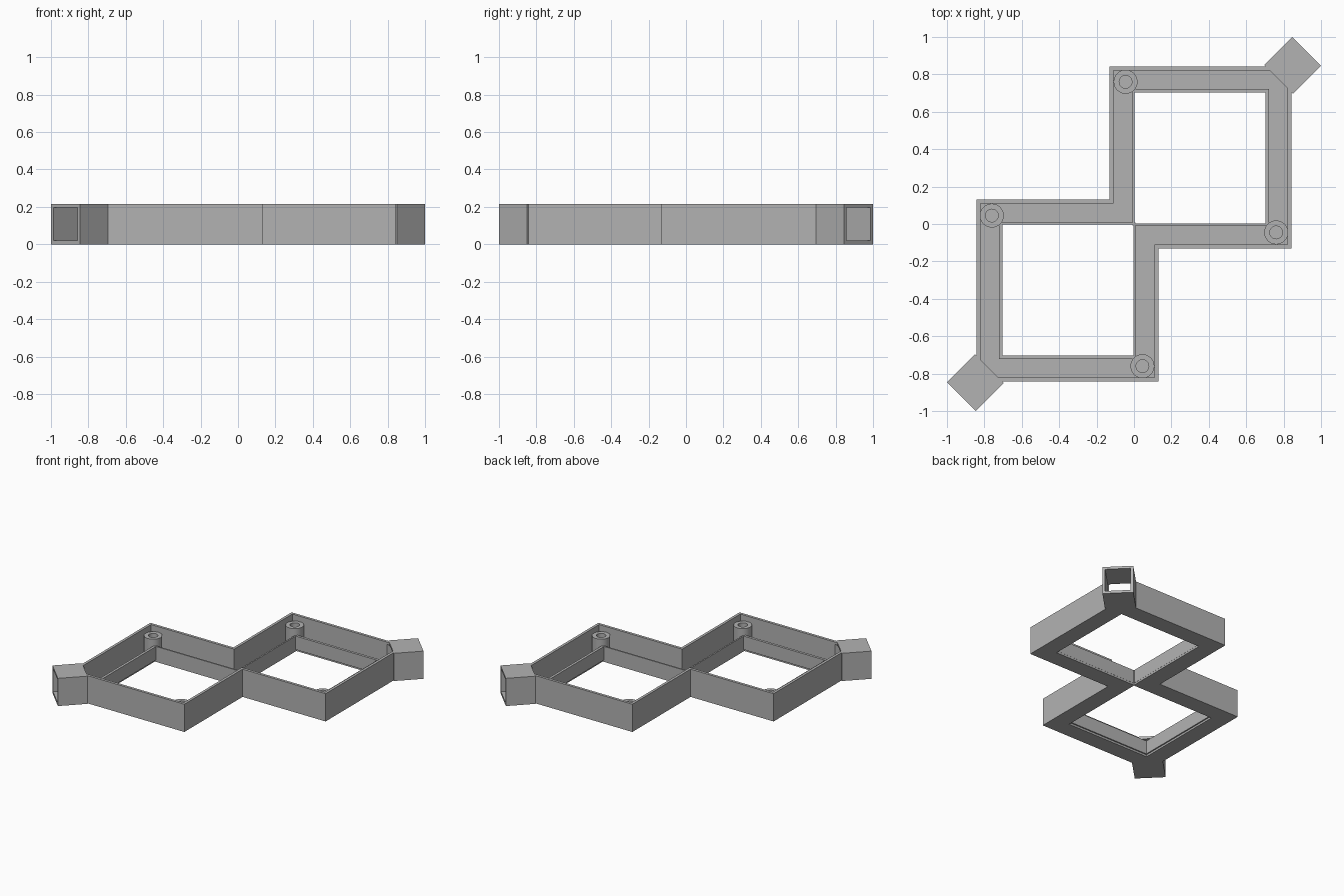
import bpy
import bmesh
from math import pi
from mathutils import Matrix

cube = bpy.data.objects.get("Cube")
if cube:
    bpy.data.objects.remove(cube, do_unlink=True)

HEIGHT, FLOOR, RIM = 0.215, 0.02, 0.12

grey = bpy.data.materials.new("plain grey")
grey.use_nodes = True
grey.diffuse_color = (0.45, 0.45, 0.45, 1)
grey.node_tree.nodes["Principled BSDF"].inputs["Base Color"].default_value = grey.diffuse_color


def make_object(name, bm, helper=False):
    bmesh.ops.recalc_face_normals(bm, faces=bm.faces)
    mesh = bpy.data.meshes.new(name)
    bm.to_mesh(mesh)
    bm.free()
    mesh.materials.append(grey)
    obj = bpy.data.objects.new(name, mesh)
    bpy.context.collection.objects.link(obj)
    obj.hide_render = helper
    return obj


def prism(name, points, low, high, helper=False):
    bm = bmesh.new()
    face = bm.faces.new([bm.verts.new((x, y, low)) for x, y in points])
    up = bmesh.ops.extrude_face_region(bm, geom=[face])
    verts = [v for v in up["geom"] if isinstance(v, bmesh.types.BMVert)]
    bmesh.ops.translate(bm, verts=verts, vec=(0, 0, high - low))
    return make_object(name, bm, helper)


def square(low, high):
    return [(low, low), (high, low), (high, high), (low, high)]


def diagonal_box(start, end, half):
    """Rectangle lying along the x = y diagonal."""
    turn = Matrix.Rotation(pi / 4, 2)
    corners = [(start, -half), (end, -half), (end, half), (start, half)]
    return [(c[0] * turn[0][0] + c[1] * turn[0][1],
             c[0] * turn[1][0] + c[1] * turn[1][1]) for c in corners]


def opposite(points):
    return [(-x, -y) for x, y in points]


def boolean(target, other, operation):
    mod = target.modifiers.new(operation.lower(), "BOOLEAN")
    mod.object, mod.operation, mod.solver = other, operation, "EXACT"
    bpy.context.view_layer.objects.active = target
    bpy.ops.object.modifier_apply(modifier=mod.name)
    bpy.data.objects.remove(other, do_unlink=True)


def outline(far, near, cut=0):
    """Half of the two-square outline, its far corner optionally chamfered."""
    corner = [(far, far - cut), (far - cut, far)] if cut else [(far, far)]
    half = [(near, -near), (far, -near)] + corner + [(-near, far)]
    return half + opposite(half)


# Tray body with a tube stub at each far corner
body = prism("tray_body", outline(0.843, 0.13), 0, HEIGHT)
for flip in (list, opposite):
    stub = prism("stub", flip(diagonal_box(1.093, 1.305, 0.109)), 0, HEIGHT, True)
    boolean(body, stub, "UNION")

# Hollow the channel, the openings and the tube bores
boolean(body, prism("channel", outline(0.822, 0.109, 0.097), FLOOR, 0.3, True), "DIFFERENCE")
for flip in (list, opposite):
    boolean(body, prism("opening", flip(square(0.002, 0.712)), -0.1, 0.3, True), "DIFFERENCE")
    bore = prism("bore", flip(diagonal_box(1.08, 1.4, 0.09)), FLOOR, HEIGHT - 0.019, True)
    boolean(body, bore, "DIFFERENCE")

# Low inner wall around each opening
for side, flip in (("left", list), ("right", opposite)):
    wall = prism(side + "_inner_wall", flip(square(-0.008, 0.722)), FLOOR - 0.005, RIM)
    boolean(wall, prism("hole", flip(square(0.003, 0.702)), -0.1, 0.3, True), "DIFFERENCE")


# Hollow screw posts
def screw_post(name, x, y, inner=0.034, outer=0.064, top=0.172, sides=32):
    bm = bmesh.new()
    profile = [(inner, FLOOR), (outer, FLOOR), (outer, top), (inner, top)]
    verts = [bm.verts.new((r, 0, z)) for r, z in profile]
    edges = [bm.edges.new((verts[i], verts[(i + 1) % 4])) for i in range(4)]
    bmesh.ops.spin(bm, geom=verts + edges, cent=(0, 0, 0), axis=(0, 0, 1),
                   angle=2 * pi, steps=sides, use_merge=True)
    bmesh.ops.remove_doubles(bm, verts=bm.verts, dist=0.0005)
    post = make_object(name, bm)
    post.location = (x, y, 0)
    bpy.ops.object.select_all(action="DESELECT")
    post.select_set(True)
    bpy.context.view_layer.objects.active = post
    bpy.ops.object.shade_smooth_by_angle()


for name, x, y in (("back", -0.045, 0.76), ("right", -0.76, 0.045)):
    screw_post(name + "_screw_post", x, y)
    screw_post(name + "_opposite_screw_post", -x, -y)
